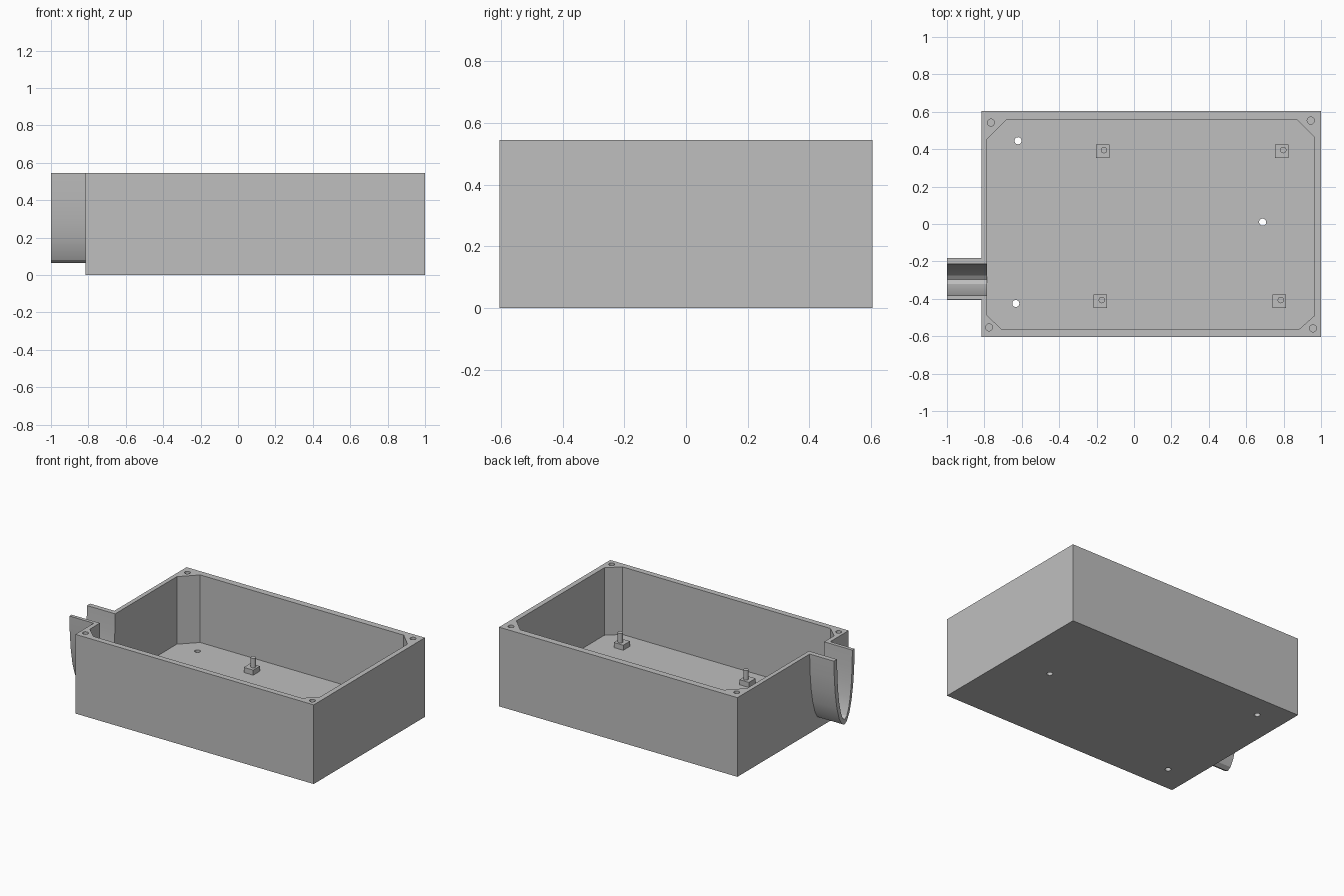
import bpy, bmesh
from math import sin, cos, pi, radians

if "Cube" in bpy.data.objects:
    bpy.data.objects.remove(bpy.data.objects["Cube"])

grey = bpy.data.materials.new("light_grey")
grey.use_nodes = True
COLOUR = (0.52, 0.52, 0.52, 1)
grey.diffuse_color = COLOUR
grey.node_tree.nodes["Principled BSDF"].inputs["Base Color"].default_value = COLOUR

TOP, FLOOR = 0.545, 0.08


def prism(name, outline, lo, hi, axis="z"):
    """Extrude a closed outline along z (points are x, y) or x (points are y, z)."""
    bm = bmesh.new()
    place = (lambda a, b: (a, b, lo)) if axis == "z" else (lambda a, b: (lo, a, b))
    face = bm.faces.new([bm.verts.new(place(a, b)) for a, b in outline])
    new = bmesh.ops.extrude_face_region(bm, geom=[face])["geom"]
    step = (0, 0, hi - lo) if axis == "z" else (hi - lo, 0, 0)
    bmesh.ops.translate(bm, vec=step, verts=[g for g in new if isinstance(g, bmesh.types.BMVert)])
    bmesh.ops.recalc_face_normals(bm, faces=bm.faces)
    mesh = bpy.data.meshes.new(name)
    bm.to_mesh(mesh)
    bm.free()
    mesh.materials.append(grey)
    obj = bpy.data.objects.new(name, mesh)
    bpy.context.collection.objects.link(obj)
    return obj


def rect(x0, x1, y0, y1):
    return [(x0, y0), (x1, y0), (x1, y1), (x0, y1)]


def circle(x, y, r, n=24):
    return [(x + r * cos(2 * pi * i / n), y + r * sin(2 * pi * i / n)) for i in range(n)]


def half_ellipse(yc, a, b):
    """Lower half of a tall ellipse hanging from the rim."""
    return [(yc + a * cos(pi * i / 12), TOP - b * sin(pi * i / 12)) for i in range(13)]


def combine(target, tool, operation):
    """Apply a boolean and discard the tool."""
    mod = target.modifiers.new("boolean", "BOOLEAN")
    mod.object, mod.operation, mod.solver = tool, operation, "EXACT"
    graph = bpy.context.evaluated_depsgraph_get()
    mesh = bpy.data.meshes.new_from_object(target.evaluated_get(graph))
    target.modifiers.clear()
    target.data = mesh
    bpy.data.objects.remove(tool)


# Box body with the outer shell of the side spout
body = prism("enclosure_body", rect(-0.815, 1, -0.605, 0.605), 0, TOP)
spout = prism("spout", half_ellipse(-0.293, 0.112, 0.48), -1, -0.8, "x")
combine(body, spout, "UNION")

# Cavity with chamfered corners
cavity = [(-0.785, -0.49), (-0.705, -0.565), (0.88, -0.565), (0.965, -0.49),
          (0.965, 0.465), (0.87, 0.56), (-0.68, 0.56), (-0.785, 0.455)]
combine(body, prism("cavity", cavity, FLOOR, TOP + 0.1), "DIFFERENCE")

# Open channel through spout and wall
channel = half_ellipse(-0.298, 0.083, 0.445)
channel = [(channel[0][0], TOP + 0.1)] + channel + [(channel[-1][0], TOP + 0.1)]
combine(body, prism("channel", channel, -1.1, -0.75, "x"), "DIFFERENCE")

# Blind screw holes in the rim corners
for x, y in [(-0.765, 0.542), (0.945, 0.553), (-0.775, -0.553), (0.957, -0.558)]:
    combine(body, prism("screw_hole", circle(x, y, 0.019), 0.3, TOP + 0.1), "DIFFERENCE")

# Through holes in the floor
for x, y in [(-0.62, 0.445), (0.688, 0.01), (-0.632, -0.425)]:
    combine(body, prism("floor_hole", circle(x, y, 0.019), -0.1, FLOOR + 0.1), "DIFFERENCE")

# Standoffs: square block with a round pin
parts = [body]
H = 0.036
for i, (x, y) in enumerate([(-0.168, 0.39), (0.79, 0.39), (-0.18, -0.412), (0.777, -0.412)], 1):
    block = prism(f"standoff_block_{i}", rect(x - H, x + H, y - H, y + H), FLOOR - 0.01, FLOOR + 0.035)
    pin = prism(f"standoff_pin_{i}", circle(x + 0.008, y + 0.005, 0.017), FLOOR + 0.03, FLOOR + 0.1)
    parts += [block, pin]

# Smooth the curved walls, keep the edges crisp
bpy.ops.object.select_all(action="DESELECT")
for obj in parts:
    obj.select_set(True)
bpy.context.view_layer.objects.active = body
bpy.ops.object.shade_smooth_by_angle(angle=radians(28))
